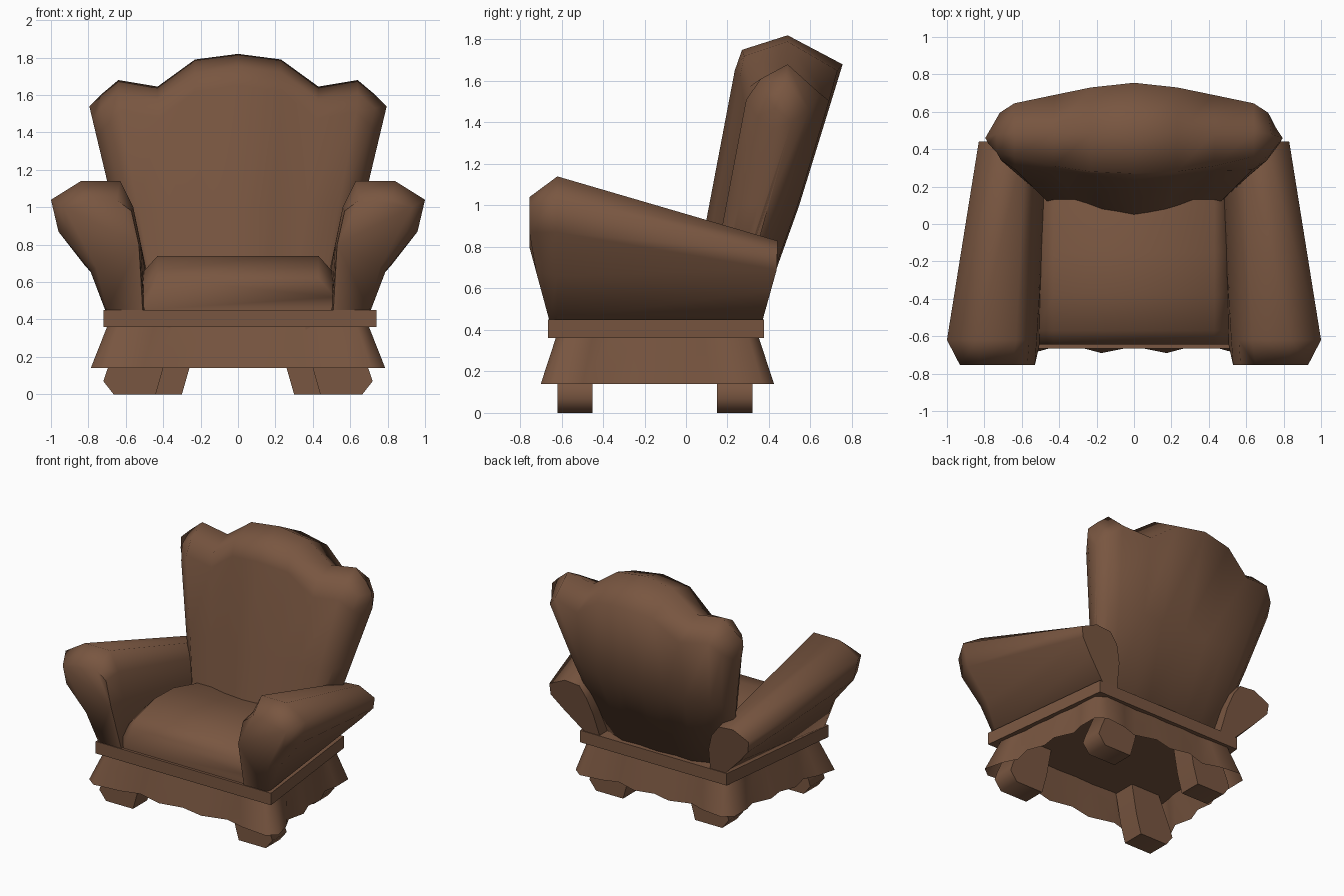
import bpy
import bmesh
import math

cube = bpy.data.objects.get("Cube")
if cube:
    bpy.data.objects.remove(cube, do_unlink=True)

brown = bpy.data.materials.new("brown_leather")
brown.use_nodes = True
COLOUR = (0.19, 0.093, 0.052, 1)
brown.diffuse_color = COLOUR
brown.node_tree.nodes["Principled BSDF"].inputs["Base Color"].default_value = COLOUR


def loft(name, rings, caps=True, angle=70):
    """Skin a row of closed rings and optionally cap both ends."""
    bm = bmesh.new()
    rows = [[bm.verts.new(p) for p in ring] for ring in rings]
    n = len(rows[0])
    for a, b in zip(rows, rows[1:]):
        for i in range(n):
            j = (i + 1) % n
            bm.faces.new((a[i], a[j], b[j], b[i]))
    if caps:
        bm.faces.new(rows[0])
        bm.faces.new(rows[-1])
    bmesh.ops.recalc_face_normals(bm, faces=bm.faces)
    mesh = bpy.data.meshes.new(name)
    bm.to_mesh(mesh)
    bm.free()
    mesh.materials.append(brown)
    obj = bpy.data.objects.new(name, mesh)
    bpy.context.collection.objects.link(obj)
    bpy.ops.object.select_all(action='DESELECT')
    obj.select_set(True)
    bpy.context.view_layer.objects.active = obj
    bpy.ops.object.shade_smooth_by_angle(angle=math.radians(angle))


def taper(x, y):
    """The base narrows towards the rear."""
    return x * (1 - 0.165 * (y + 0.665) / 1.04)


# Seat rail
def rail_ring(z):
    plan = [(-0.72, -0.665), (0.74, -0.665), (0.74, 0.375), (-0.72, 0.375)]
    return [(taper(x, y), y, z) for x, y in plan]


loft("seat_rail", [rail_ring(0.36), rail_ring(0.45)], angle=30)

# Flared skirt with a scalloped hem: (position along side, inset)
half_wave = [(0.9, 0), (0.64, 0.02), (0.46, 0.06), (0.22, 0.01)]
wave = [(-t, d) for t, d in half_wave] + [(0, 0.045)] + half_wave[::-1]


def skirt_ring(hx, hy, z, depth):
    ring = []
    for side in range(4):
        for t, d in wave:
            d *= depth
            x, y = [(t * hx, d - hy), (hx - d, t * hy),
                    (-t * hx, hy - d), (d - hx, -t * hy)][side]
            y -= 0.138
            ring.append((taper(x, y), y, z))
    return ring


loft("skirt", [skirt_ring(0.79, 0.562, 0.14, 1), skirt_ring(0.71, 0.49, 0.36, 0.2)], caps=False)

# Legs: one block profile, front pair set wider than the rear pair
leg_profile = [(0.44, 0), (0.665, 0), (0.72, 0.07), (0.70, 0.13), (0.60, 0.36), (0.36, 0.36), (0.40, 0.14)]
for end, y0, shift in (("front", -0.62, 0), ("rear", 0.15, 0.14)):
    for side, s in (("left", 1), ("right", -1)):
        loft(f"{end}_leg_{side}",
             [[(s * (x - shift), y, z) for x, z in leg_profile] for y in (y0, y0 + 0.17)])

# Seat cushion, domed from front to back
cushion = []
for y, top in ((-0.645, 0.62), (-0.57, 0.69), (-0.38, 0.74), (-0.15, 0.735), (0.1, 0.67), (0.25, 0.64)):
    half = [(0.43, top), (0.52, top - 0.1), (0.50, 0.45)]
    cushion.append([(x, y, z) for x, z in half] + [(-x, y, z) for x, z in half[::-1]])
loft("seat_cushion", cushion)

# Rolled arms: rear section, full front section, drawn-in front cap
rear = [(0.46, 0.45), (0.48, 0.62), (0.52, 0.74), (0.58, 0.82), (0.70, 0.83),
        (0.83, 0.77), (0.82, 0.69), (0.73, 0.59), (0.59, 0.45)]
full = [(0.50, 0.45), (0.52, 0.80), (0.56, 1.00), (0.63, 1.14), (0.84, 1.14),
        (1.00, 1.04), (0.96, 0.87), (0.79, 0.66), (0.71, 0.45)]
cap = [(0.51, 0.45), (0.53, 0.80), (0.57, 0.98), (0.65, 1.04), (0.82, 1.04),
       (0.93, 1.00), (0.90, 0.87), (0.76, 0.68), (0.70, 0.45)]


def arm_ring(section, s, y, lean, knee):
    """The foot of each section leans in below the knee height."""
    return [(s * x, y + lean * max(0, knee - z) / (knee - 0.45), z) for x, z in section]


for side, s in (("left", 1), ("right", -1)):
    loft("arm_" + side, [arm_ring(rear, s, 0.44, -0.07, 0.7),
                         arm_ring(full, s, -0.62, 0, 0.8),
                         arm_ring(cap, s, -0.755, 0.095, 0.8)], angle=75)

# Backrest columns: x at top, crest height, then depth of
# front face, front top edge, crest and rear top edge
columns = [(0, 1.82, 0.235, 0.27, 0.49, 0.755),
           (0.23, 1.79, 0.26, 0.28, 0.49, 0.73),
           (0.43, 1.645, 0.285, 0.31, 0.49, 0.69),
           (0.64, 1.68, 0.29, 0.36, 0.49, 0.645),
           (0.735, 1.60, 0.34, 0.38, 0.48, 0.595),
           (0.795, 1.54, 0.42, 0.43, 0.46, 0.51)]


def back_ring(s, x, crest, face, front, mid, rear_y):
    low = 0.45
    zf, zb = crest - 0.17, crest - 0.14
    pts = [(face - 0.19 * (zf - low), low), (face - 0.19 * (zf - 1), 1.0), (face, zf),
           (front, crest - 0.07), (mid, crest), (rear_y, zb),
           (rear_y - 0.33 * (zb - 1) + 0.015, 1.0), (rear_y - 0.33 * (zb - low), low)]
    return [(s * x * (1 - 0.3 * max(0, 1.54 - z)), y, z) for y, z in pts]


loft("backrest", [back_ring(-1, *c) for c in columns[:0:-1]] + [back_ring(1, *c) for c in columns],
     angle=85)
